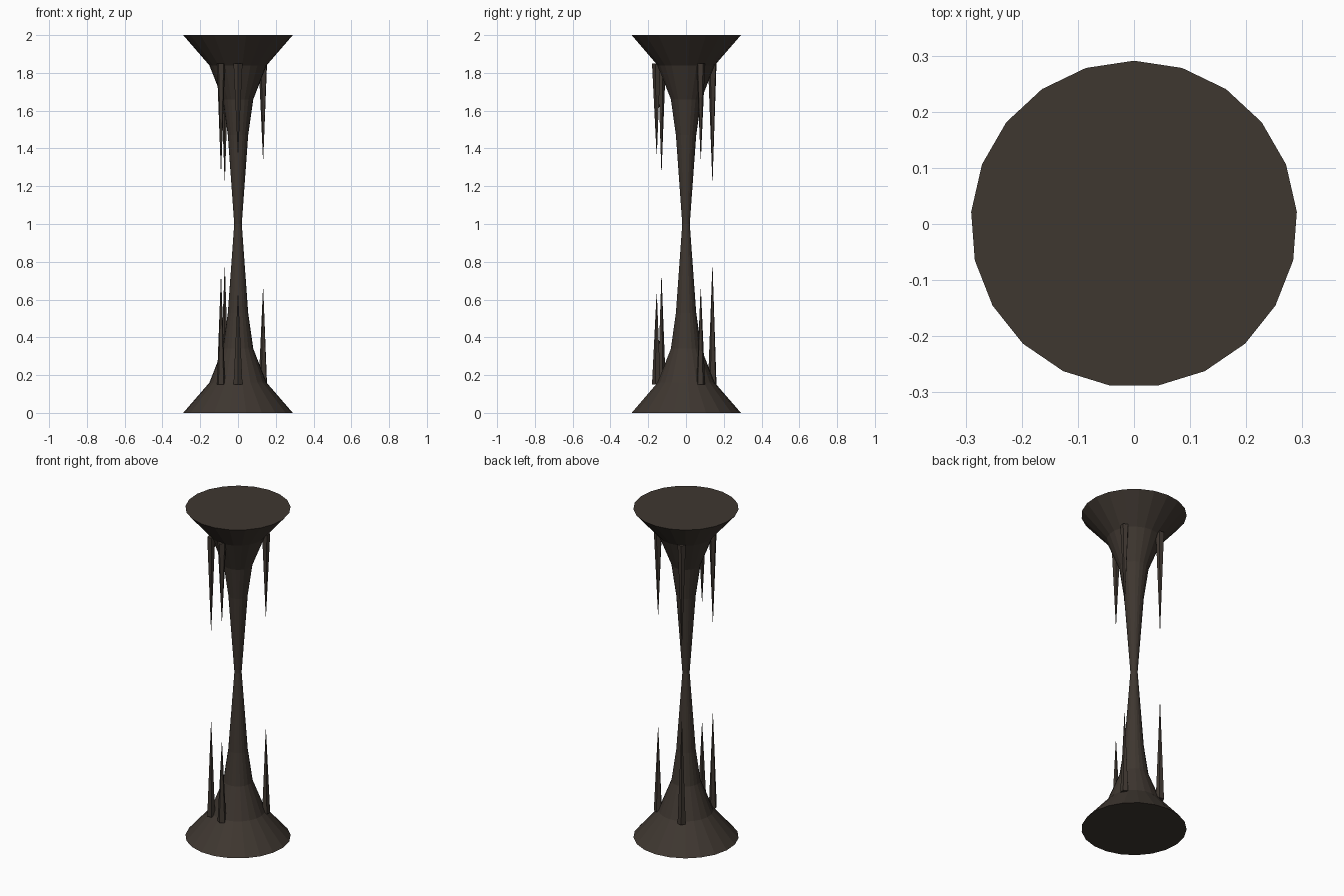
import bpy, bmesh, math

if "Cube" in bpy.data.objects:
    bpy.data.objects.remove(bpy.data.objects["Cube"])

rock = bpy.data.materials.new("dark brown rock")
rock.diffuse_color = (0.049, 0.038, 0.030, 1)
rock.use_nodes = True
rock.node_tree.nodes["Principled BSDF"].inputs["Base Color"].default_value = rock.diffuse_color


def lathe(name, profile, sides, cx=0, cy=0, start=math.pi / 2):
    """Flat-faced solid of revolution from (radius, z) pairs, capped at both ends."""
    bm = bmesh.new()
    rings = []
    for r, z in profile:
        rings.append([bm.verts.new((cx + r * math.cos(start + math.tau * i / sides),
                                    cy + r * math.sin(start + math.tau * i / sides), z))
                      for i in range(sides)])
    for a, b in zip(rings, rings[1:]):
        for i in range(sides):
            j = (i + 1) % sides
            bm.faces.new((a[i], a[j], b[j], b[i]))
    bm.faces.new(rings[0])
    bm.faces.new(rings[-1])
    bmesh.ops.recalc_face_normals(bm, faces=bm.faces)
    mesh = bpy.data.meshes.new(name)
    bm.to_mesh(mesh)
    bm.free()
    mesh.materials.append(rock)
    obj = bpy.data.objects.new(name, mesh)
    bpy.context.collection.objects.link(obj)
    return obj


# Hourglass column, mirrored about z = 1
half = [(0.291, 0), (0.152, 0.16), (0.081, 0.34), (0.054, 0.53), (0.02, 1.0)]
profile = half + [(r, 2 - z) for r, z in reversed(half[:-1])]
lathe("cave_column", profile, 21)

# Thin spikes around the column: x, y, tip height, base radius
spikes = [(-0.09, -0.13, 0.72, 0.023), (-0.07, 0.14, 0.77, 0.024),
          (0.0, -0.155, 0.63, 0.025), (0.133, 0.078, 0.655, 0.024)]
for n, (x, y, tip, r) in enumerate(spikes, 1):
    out = math.atan2(y, x)
    shape = [(r, 0.15), (0.001, tip)]
    lathe(f"stalagmite_{n}", shape, 5, x, y, out)
    lathe(f"stalactite_{n}", [(a, 2 - z) for a, z in shape], 5, x, y, out)
